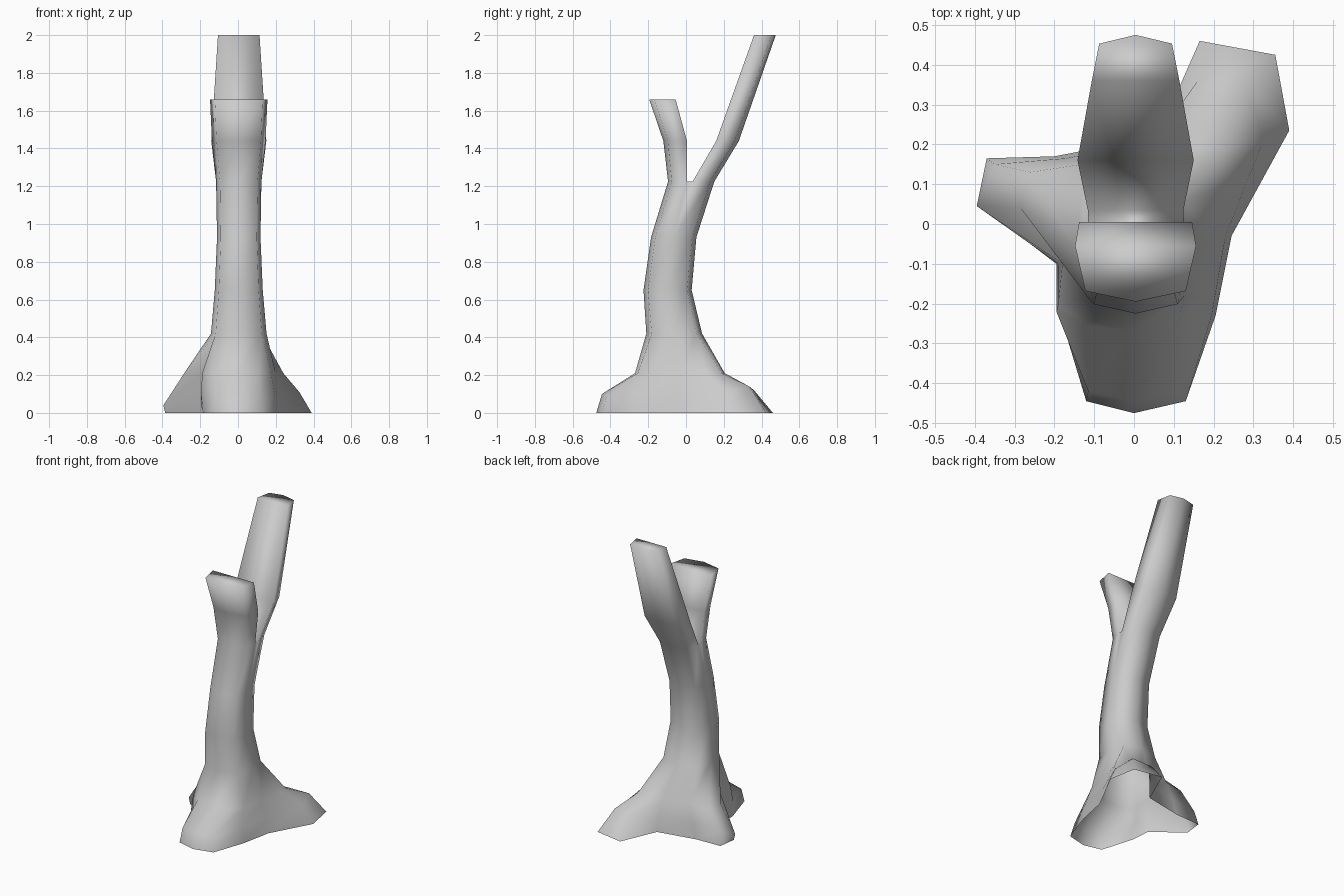
import bpy, bmesh

if "Cube" in bpy.data.objects:
    bpy.data.objects.remove(bpy.data.objects["Cube"])

bm = bmesh.new()
cache = {}


def vert(p):
    """Shared vertex at a point, so coinciding columns weld together."""
    key = tuple(round(c, 4) for c in p)
    if key not in cache:
        cache[key] = bm.verts.new(key)
    return cache[key]


def face(points):
    vs = []
    for v in map(vert, points):
        if v not in vs:
            vs.append(v)
    if len(vs) > 2:
        bm.faces.new(vs)


def skin(rings):
    """Join closed rings (counter-clockwise from above) from bottom to top."""
    for a, b in zip(rings, rings[1:]):
        n = len(a)
        for i in range(n):
            j = (i + 1) % n
            face([a[i], a[j], b[j], b[i]])


def half(z, inner, outer, w, cx=0.004):
    """Half-octagon from the +x side round to the -x side."""
    mid = outer + 0.19 * (inner - outer)
    return [(cx + w, inner, z), (cx + 0.83 * w, mid, z), (cx, outer, z),
            (cx - 0.83 * w, mid, z), (cx - w, inner, z)]


def front_half(*a):
    h = half(*a)
    return [h[2], h[1], h[0], h[4], h[3]]


def full(z, front, in_f, in_b, back, w):
    f = front_half(z, in_f, front, w)
    return f[:3] + half(z, in_b, back, w) + f[3:]


# trunk rings: front, side seam (split at the fork), back, half width
trunk = [full(0.42, -0.21, -0.06, -0.06, 0.085, 0.147),
         full(0.65, -0.225, -0.10, -0.10, 0.03, 0.127),
         full(0.93, -0.185, -0.065, -0.065, 0.055, 0.115),
         full(1.225, -0.095, 0.005, 0.035, 0.15, 0.12)]
skin(trunk)

# three roots: ground outline, root tops, flare
ground = [(0, -.475), (.13, -.445), (.205, -.23), (.245, -.03), (.39, .235),
          (.355, .425), (.165, .46), (.06, .22), (-.2, .17), (-.37, .165),
          (-.385, .045), (-.195, -.1), (-.185, -.23), (-.12, -.445)]
low = [(0, -.445, .10), (.115, -.42, .09), (.195, -.23, .10), (.23, -.03, .1),
       (.325, .21, .11), (.29, .335, .14), (.16, .36, .12), (.055, .21, .10),
       (-.17, .165, .1), (-.35, .15, .09), (-.395, .045, .04),
       (-.19, -.1, .1), (-.195, -.22, .1), (-.115, -.42, .09)]
flare = [(0, -.27), (.11, -.255), (.175, -.19), (.2, -.03), (.24, .1),
         (.22, .19), (.12, .205), (.04, .19), (-.13, .15), (-.26, .13),
         (-.285, .04), (-.18, -.1), (-.19, -.2), (-.12, -.255)]
columns = [0, 1, 1, 2, 4, 4, 5, 5, 6, 7, 8, 9, 9, 9]
skin([[(x, y, 0) for x, y in ground], low,
      [(x, y, 0.21) for x, y in flare], [trunk[0][c] for c in columns]])

# fork: short front branch, tall back branch, bridge between them
front = [front_half(1.225, 0.005, -0.095, 0.12),
         front_half(1.44, 0.005, -0.12, 0.142),
         front_half(1.66, -0.055, -0.195, 0.152)]
back = [half(1.225, 0.035, 0.15, 0.12),
        half(1.44, 0.16, 0.28, 0.146),
        half(2.0, 0.36, 0.475, 0.11)]
for branch in (front, back):
    skin(branch)
    face(branch[-1])
face([front[0][3], front[0][2], back[0][0], back[0][4]])

mesh = bpy.data.meshes.new("tree_trunk")
bm.to_mesh(mesh)
bm.free()
mesh.polygons.foreach_set("use_smooth", [True] * len(mesh.polygons))
tree = bpy.data.objects.new("tree_trunk", mesh)
bpy.context.collection.objects.link(tree)
